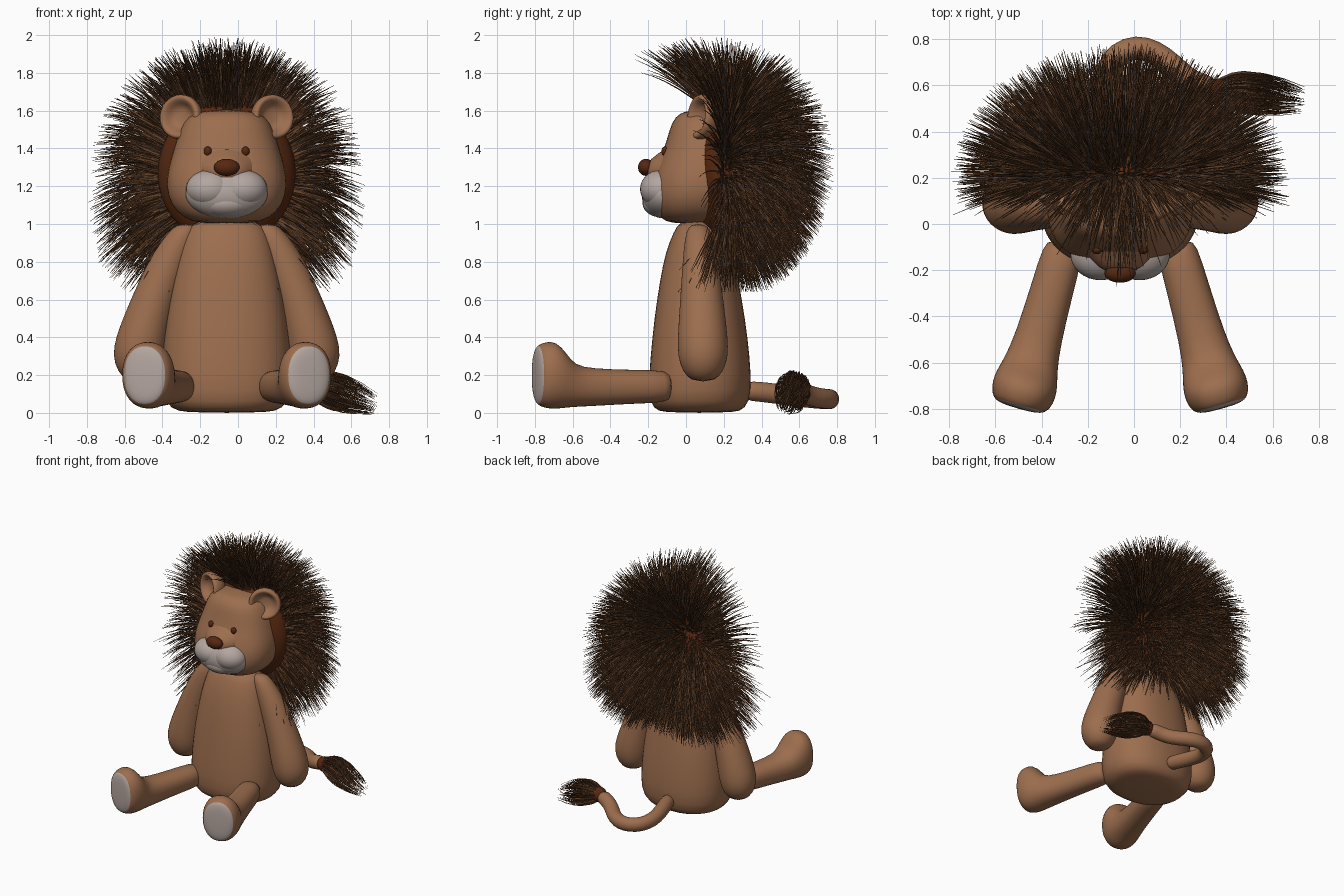
import bpy, bmesh, math, random
from mathutils import Vector

if "Cube" in bpy.data.objects:
    bpy.data.objects.remove(bpy.data.objects["Cube"])

random.seed(4)
CX = -0.06          # the toy's own centre line


def material(name, r, g, b):
    m = bpy.data.materials.new(name)
    m.diffuse_color = [((c / 255 + 0.055) / 1.055) ** 2.4 for c in (r, g, b)] + [1]
    m.use_nodes = True
    m.node_tree.nodes["Principled BSDF"].inputs["Base Color"].default_value = m.diffuse_color
    return m


FUR = material("tan fur", 157, 110, 78)
PALE = material("pale grey", 180, 166, 160)
DARK = material("dark russet", 86, 40, 16)
HAIR = material("mane brown", 98, 64, 40)


def finish(name, bm, mats, subdivide=0):
    bmesh.ops.recalc_face_normals(bm, faces=bm.faces[:])
    for f in bm.faces:
        f.smooth = True
    me = bpy.data.meshes.new(name)
    bm.to_mesh(me)
    bm.free()
    for m in mats:
        me.materials.append(m)
    ob = bpy.data.objects.new(name, me)
    bpy.context.collection.objects.link(ob)
    if subdivide:
        mod = ob.modifiers.new("smooth", "SUBSURF")
        mod.levels = mod.render_levels = subdivide
    return ob


def loft(name, rings, mats, p=2.0, n=24, last=0):
    """Skin (centre, u, v) super-ellipse rings; the last bands take the second material."""
    bm = bmesh.new()
    loops = []
    for c, u, v in rings:
        loop = []
        for i in range(n):
            a = 2 * math.pi * i / n
            ca, sa = math.cos(a), math.sin(a)
            x = math.copysign(abs(ca) ** (2 / p), ca)
            y = math.copysign(abs(sa) ** (2 / p), sa)
            loop.append(bm.verts.new(Vector(c) + Vector(u) * x + Vector(v) * y))
        loops.append(loop)
    for k in range(len(loops) - 1):
        for i in range(n):
            j = (i + 1) % n
            f = bm.faces.new((loops[k][i], loops[k][j], loops[k + 1][j], loops[k + 1][i]))
            f.material_index = int(k >= len(loops) - 1 - last)
    bm.faces.new(loops[0])
    bm.faces.new(loops[-1]).material_index = int(last > 0)
    return finish(name, bm, mats, 1)


def stack(name, rows, mat, p=2.0):
    """Horizontal rings: (z, x, half width, front y, back y)."""
    return loft(name, [((x, (f + b) / 2, z), (w, 0, 0), (0, (b - f) / 2, 0))
                       for z, x, w, f, b in rows], [mat], p)


def blob(name, c, r, mat):
    bm = bmesh.new()
    bmesh.ops.create_uvsphere(bm, u_segments=32, v_segments=20, radius=1)
    for v in bm.verts:
        v.co = Vector((c[i] + r[i] * v.co[i] for i in range(3)))
    return finish(name, bm, [mat])


def strands(name, curves, radius, steps=5):
    """Tapered three-sided hairs along (root, control, tip) curves."""
    verts, faces = [], []
    for a, b, c in curves:
        base = len(verts)
        side = (c - a).cross(Vector((random.uniform(-1, 1), random.uniform(-1, 1), 1))).normalized()
        up = side.cross((c - a).normalized())
        for k in range(steps + 1):
            t = k / steps
            pt = a * (1 - t) ** 2 + b * 2 * t * (1 - t) + c * t * t
            r = radius * (1 - 0.8 * t)
            for q in range(3):
                w = 2 * math.pi * q / 3
                verts.append(pt + side * (r * math.cos(w)) + up * (r * math.sin(w)))
        for k in range(steps):
            for q in range(3):
                i, j = base + 3 * k + q, base + 3 * k + (q + 1) % 3
                faces.append((i, j, j + 3, i + 3))
    me = bpy.data.meshes.new(name)
    me.from_pydata(verts, [], faces)
    me.materials.append(HAIR)
    ob = bpy.data.objects.new(name, me)
    bpy.context.collection.objects.link(ob)


# torso
stack("body", [(z, CX, w, f, b) for z, w, f, b in (
    (0.0, .22, -.12, .26), (.02, .30, -.175, .315), (.10, .35, -.205, .352),
    (.3, .345, -.19, .34), (.5, .325, -.17, .315), (.7, .29, -.14, .28),
    (.85, .255, -.11, .25), (.95, .225, -.07, .22), (1.03, .17, -.03, .18))], FUR, 2.3)

# head with broad snout bridge
stack("head", [(z, CX, w, f, b) for z, w, f, b in (
    (1.0, .14, -.08, .2), (1.03, .23, -.14, .25), (1.1, .3, -.18, .3),
    (1.2, .325, -.185, .33), (1.3, .31, -.16, .34), (1.4, .28, -.115, .34),
    (1.5, .25, -.09, .33), (1.57, .21, -.06, .29), (1.605, .13, .0, .22))], FUR, 2.4)
loft("snout", [((CX, y, z), (w, 0, 0), (0, 0, h)) for y, z, w, h in (
    (-.02, 1.30, .22, .17), (-.09, 1.29, .18, .125), (-.16, 1.28, .12, .085),
    (-.21, 1.275, .07, .05))], [FUR])

# muzzle and nose
blob("muzzle", (CX, -.12, 1.16), (.218, .115, .13), PALE)
blob("chin", (CX, -.13, 1.11), (.14, .1, .075), PALE)
blob("nose", (CX, -.212, 1.3), (.068, .042, .045), DARK)

# cheeks, ears, eyes, arms and legs on both sides
for s, tag in ((-1, "left"), (1, "right")):
    blob(tag + "_cheek", (CX + s * .085, -.13, 1.185), (.13, .113, .102), PALE)
    blob(tag + "_eye", (CX + s * .1, -.112, 1.385), (.021, .018, .025), DARK)

    # cupped ear, facing forward and outward
    ax = Vector((s * .45, -.88, .1)).normalized()
    u = ax.cross(Vector((0, 0, 1))).normalized()
    v = u.cross(ax)
    mid = Vector((CX + s * .235, .095, 1.565))
    loft(tag + "_ear", [(mid + ax * d, u * r, v * r) for d, r in (
        (-.085, .045), (-.065, .09), (-.01, .12), (.035, .122), (.05, .105),
        (.035, .082), (.0, .062), (-.01, .03))], [FUR])

    # hanging arm
    stack(tag + "_arm", [(z, CX + s * dx, w, f, b) for z, dx, w, f, b in (
        (1.0, .215, .04, .03, .1), (.97, .225, .075, .0, .13), (.85, .285, .105, -.015, .16),
        (.7, .35, .115, -.025, .185), (.55, .405, .125, -.035, .205), (.4, .45, .14, -.045, .222),
        (.3, .467, .138, -.045, .225), (.22, .467, .112, -.02, .2), (.165, .467, .06, .03, .15))], FUR)

    # outstretched leg with upturned foot and pale sole
    d = Vector((s * .27, -.963, 0))
    across = Vector((s * .963, .27, 0))
    hip = Vector((CX + s * .215, 0, 0))
    loft(tag + "_leg", [(hip + d * t + Vector((0, 0, z)), across * w, Vector((0, 0, h)))
                        for t, w, h, z in (
        (.09, .06, .06, .14), (.11, .09, .087, .14), (.3, .093, .09, .138),
        (.52, .102, .1, .135), (.62, .117, .112, .143), (.67, .13, .15, .175),
        (.72, .142, .18, .2), (.77, .139, .177, .2), (.8, .126, .165, .2),
        (.812, .114, .155, .2), (.822, .1, .14, .2), (.83, .055, .085, .2))],
        [FUR, PALE], 2.2, last=2)

# curled tail
path = [Vector(q) for q in (
    (-.06, .28, .12), (-.1, .42, .11), (-.135, .56, .09), (-.12, .67, .077), (-.07, .74, .072),
    (.01, .77, .072), (.09, .745, .074), (.16, .69, .08), (.22, .63, .1), (.28, .6, .125),
    (.35, .58, .14))]
rings = []
for i, q in enumerate(path):
    tan = (path[min(i + 1, len(path) - 1)] - path[max(i - 1, 0)]).normalized()
    u = tan.cross(Vector((0, 0, 1))).normalized()
    rings.append((q, u * .054, u.cross(tan) * .054))
loft("tail", rings, [FUR], n=16)

# tail tuft
end = Vector((.37, .575, .14))
blob("tuft_base", end, (.06, .055, .058), DARK)
tuft = []
for _ in range(300):
    n = Vector((random.gauss(0, 1), random.gauss(0, 1), random.gauss(0, 1))).normalized()
    n.x = abs(n.x)
    root = end + n * .055
    tip = Vector((random.uniform(.54, .74), .54 + n.y * .06, .085 + n.z * .06))
    tip.z -= (tip.x - .54) * .2
    ctrl = end + Vector((.13 + n.x * .04, n.y * .13, n.z * .15 - .01))
    tuft.append((root, ctrl, tip))
strands("tail_tuft", tuft, .004)

# mane: dark scalp shell and radiating hairs combed down at the back
scalp_c, scalp_r = Vector((CX, .195, 1.27)), Vector((.365, .17, .385))
blob("mane_scalp", scalp_c, scalp_r, DARK)
outer_c = Vector((CX, .24, 1.32))
mane = []
while len(mane) < 4500:
    n = Vector((random.gauss(0, 1), random.gauss(0, 1), random.gauss(0, 1))).normalized()
    fringe = max(0, n.z) * max(0, 1 - 1.4 * abs(n.x))
    if n.y < -.1 - .5 * fringe:
        continue
    root = scalp_c + Vector((scalp_r[i] * n[i] for i in range(3)))
    droop = .3 * max(0, n.y) * max(0, 1 - max(0, n.z)) + .06 * (1 - abs(n.z))
    m = n + Vector((random.gauss(0, .05), random.gauss(0, .05), random.gauss(0, .05) - droop))
    m.normalize()
    k = random.uniform(.82, 1.02)
    ry = .54 if m.y > 0 else .75
    tip = outer_c + Vector((.71 * m.x, ry * m.y, .665 * m.z)) * k
    low, edge = max(0, -m.z), max(0, 1 - 2 * max(0, n.y))
    corner = min(1, 2 * low * abs(m.x))             # hanging lower corners
    tip.x += (tip.x - CX) * (.2 * low * low + .08 * corner)
    tip.z -= .16 * corner
    tip.y -= edge * (.05 + .07 * max(0, n.z) + .1 * low)   # front hairs lean forward
    tip.z = max(.64, min(tip.z, 1.995))
    out = Vector((n[i] / scalp_r[i] for i in range(3))).normalized()
    ctrl = root.lerp(tip, .5) + out * (tip - root).length * .1 + Vector((0, 0, .04))
    mane.append((root, ctrl, tip))
strands("mane_hair", mane, .0058)
